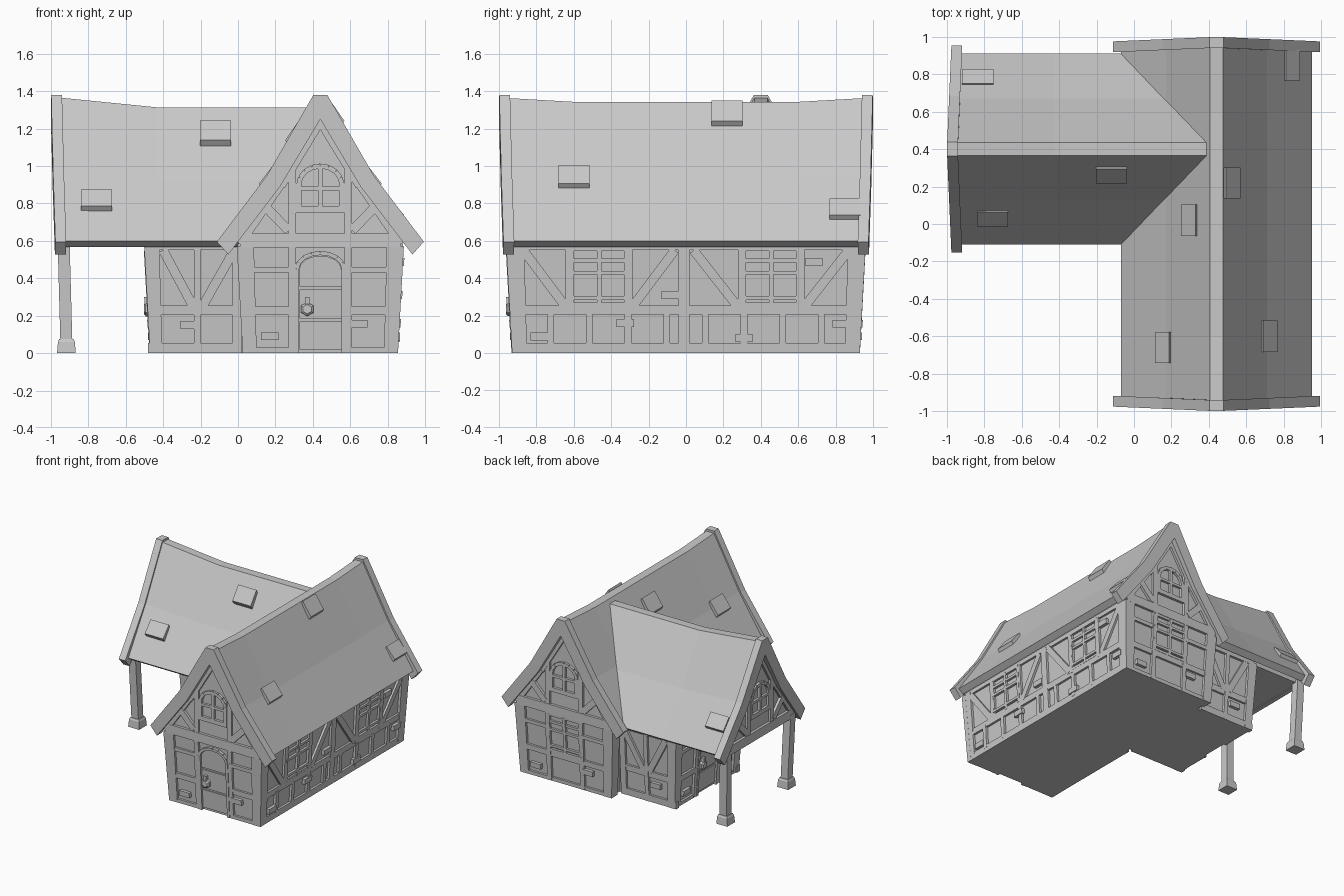
import bpy, bmesh, math
from mathutils import Vector

cube = bpy.data.objects.get("Cube")
if cube:
    bpy.data.objects.remove(cube)

grey = bpy.data.materials.new("plain_grey")
grey.use_nodes = True
COLOUR = (0.58, 0.58, 0.58, 1)
grey.diffuse_color = COLOUR
grey.node_tree.nodes["Principled BSDF"].inputs["Base Color"].default_value = COLOUR

# Wall frames: u runs across the wall, z up, a outward
FRONT = lambda u, z, a: Vector((0.44 + u, -a, z))
BACK = lambda u, z, a: Vector((0.44 - u, a, z))
RIGHT = lambda u, z, a: Vector((0.44 + a, u, z))
LEFT = lambda u, z, a: Vector((0.44 - a, -u, z))
WING = lambda u, z, a: Vector((-a, 0.4 - u, z))
WING_FRONT = lambda u, z, a: Vector((u, 0.4 - a, z))
WING_BACK = lambda u, z, a: Vector((-u, 0.4 + a, z))

EAVE = 0.57


def lean(z):
    return 0.055 * min(z, EAVE)


def make(name, lofts):
    """Build one object from lofts, each a list of matching rings."""
    bm = bmesh.new()
    for rings in lofts:
        loops = [[bm.verts.new(p) for p in ring] for ring in rings]
        for a, b in zip(loops, loops[1:]):
            for i in range(len(a)):
                j = (i + 1) % len(a)
                bm.faces.new((a[i], a[j], b[j], b[i]))
        bm.faces.new(loops[0])
        bm.faces.new(loops[-1])
    bmesh.ops.recalc_face_normals(bm, faces=bm.faces)
    mesh = bpy.data.meshes.new(name)
    bm.to_mesh(mesh)
    bm.free()
    mesh.materials.append(grey)
    obj = bpy.data.objects.new(name, mesh)
    bpy.context.collection.objects.link(obj)
    return obj


def plate(f, base, poly, d=0.0):
    """Flat piece on a leaning wall, its face d beyond the timber surface."""
    return [[f(u, z, base + lean(z) + k) for u, z in poly] for k in (-0.04, d)]


def rect(u0, u1, z0, z1):
    return [(u0, z0), (u1, z0), (u1, z1), (u0, z1)]


def bar(p, q, w):
    p, q = Vector(p), Vector(q)
    s = (q - p).normalized().orthogonal() * w / 2
    return [p + s, q + s, q - s, p - s]


def arch(r, spring, rise, n=8):
    return [(r * math.cos(math.pi * i / n), spring + rise * math.sin(math.pi * i / n))
            for i in range(n + 1)]


def mirror(poly):
    return [(-u, z) for u, z in poly]


def both(polys):
    return polys + [mirror(p) for p in polys]


# ---- wall cores ----
def lower_core(name, f, hw, back, front, both_ends):
    ring = lambda z: [f(s * (hw + lean(z)), z, a) for s, a in (
        (-1, front + lean(z)), (1, front + lean(z)),
        (1, back - lean(z) * both_ends), (-1, back - lean(z) * both_ends))]
    make(name, [[ring(0), ring(EAVE)]])


lower_core("main_walls", FRONT, 0.395, -0.91, 0.91, 1)
lower_core("wing_walls", WING, 0.395, -0.2, 0.45, 0)
GABLE = [(-0.42, EAVE), (-0.43, 0.62), (-0.22, 0.93), (0, 1.29),
         (0.22, 0.93), (0.43, 0.62), (0.42, EAVE)]
for name, f, back in (("main_attic", FRONT, -0.94), ("wing_attic", WING, -0.2)):
    make(name, [[[f(u, z, a) for u, z in GABLE] for a in (back, 0.94)]])


# ---- roofs ----
def roof_ring(f, a, top):
    mid = 0.95 - (1.36 - top) * 0.5
    half = [(0.51, 0.6), (0.27, mid), (0.035, top)]
    under = [(0.465, 0.568), (0.225, mid - 0.035), (0, top - 0.07)]
    prof = mirror(half) + half[::-1] + under + mirror(under[:2])[::-1]
    return [f(u, z, a) for u, z in prof]


make("main_roof", [[roof_ring(FRONT, a, t) for a, t in (
    (-0.95, 1.363), (-0.6, 1.343), (0.6, 1.343), (0.95, 1.363))]])
make("wing_roof", [[roof_ring(WING, a, t) for a, t in (
    (-0.4, 1.313), (0.43, 1.313), (0.95, 1.365))]])

# Barge boards bow outward towards the apex
outer = [(0.553, 0.595), (0.285, 0.95), (0.037, 1.38)]
inner = [(0.492, 0.527), (0.215, 0.89), (0, 1.25)]
BARGE = mirror(outer) + outer[::-1] + inner + mirror(inner[:2])[::-1]
for name, f in (("front_barge", FRONT), ("back_barge", BACK), ("wing_barge", WING)):
    make(name, [[[f(u, z, a + 0.024 * (1 - abs(u) / 0.55)) for u, z in BARGE]
                 for a in (0.918, 0.976)]])


# Loose shingles
def shingle(f, u, a, top):
    s = 1 if u > 0 else -1

    def height(h):
        if h < 0.27:
            return top + (h - 0.035) / 0.235 * (0.935 - top)
        return 0.935 - (h - 0.27) * 1.4
    h0, h1 = abs(u) - 0.033, abs(u) + 0.033
    z0, z1 = height(h0), height(h1)
    poly = [(h0, z0 - 0.02), (h1, z1 - 0.02), (h1 + 0.025, z1 + 0.017), (h0 + 0.015, z0 + 0.012)]
    return [[f(s * h, z, k) for h, z in poly] for k in (a - 0.083, a + 0.083)]


make("main_shingles", [shingle(FRONT, u, a, 1.343) for u, a in (
    (0.07, -0.22), (0.27, 0.6), (0.39, -0.85), (-0.13, -0.02), (-0.27, 0.66))])
make("wing_shingles", [shingle(WING, u, a, 1.325) for u, a in (
    (0.125, 0.12), (0.355, 0.755), (-0.37, 0.835))])


# ---- wall details ----
def corner_posts(hw):
    return both([[(hw - 0.075, 0), (hw, 0), (hw + lean(EAVE), EAVE), (hw - 0.06, EAVE)]])


def upper_gable():
    polys = [rect(-0.43, 0.43, 0.565, 0.64), rect(-0.13, 0.13, 0.75, 0.785),
             rect(-0.012, 0.012, 0.78, 0.99), rect(-0.115, 0.115, 0.87, 0.89)]
    polys += both([rect(0.13, 0.17, 0.635, 0.99), bar((0.17, 0.655), (0.31, 0.8), 0.05),
                   rect(0.1, 0.13, 0.78, 0.91),
                   bar((0.44, 0.59), (0.22, 0.91), 0.07), bar((0.22, 0.9), (0.0, 1.26), 0.07)])
    ring = arch(0.115, 0.9, 0.1)
    return polys + [bar(p, q, 0.026) for p, q in zip(ring, ring[1:])]


def lower_gable():
    return corner_posts(0.415) + both([
        rect(0.13, 0.17, 0, EAVE), rect(0.15, 0.4, 0, 0.03), rect(0.15, 0.4, 0.205, 0.25),
        rect(0.15, 0.4, 0.43, 0.46)])


def small_window(c):
    polys = [rect(c - 0.155, c + 0.155, z, z + 0.02) for z in (0.25, 0.285, 0.42, 0.485, 0.545)]
    return polys + [rect(c + k - 0.012, c + k + 0.012, 0.25, 0.56) for k in (-0.145, 0, 0.145)]


def brace_bay(u0, u1, rising):
    z0, z1 = (0.25, 0.55) if rising else (0.55, 0.25)
    return [bar((u0 + 0.02, z0), (u1 - 0.02, z1), 0.05)]


def rails(u0, u1, studs):
    polys = [rect(u0, u1, 0, 0.055), rect(u0, u1, 0.205, 0.255), rect(u0, u1, 0.55, 0.585)]
    return polys + [rect(u0 + (u1 - u0) * i / studs - 0.018, u0 + (u1 - u0) * i / studs + 0.018,
                         0.03, 0.22) for i in range(1, studs)]


def window_bay(u0, u1):
    c = (u0 + u1) / 2
    polys = brace_bay(u0, c - 0.16, False) + small_window(c) + brace_bay(c + 0.16, u1, True)
    return polys + [rect(k - 0.018, k + 0.018, 0.23, 0.56) for k in (c - 0.16, c + 0.16)]


def timbers(name, f, base, polys):
    # Tiny depth steps keep crossing timbers from sharing a plane
    make(name, [plate(f, base, p, -0.0008 * (i % 5)) for i, p in enumerate(polys)])


for name, f, low in (("front", FRONT, 0.93), ("back", BACK, 0.93), ("wing", WING, 0.47)):
    timbers(name + "_gable_timbers", f, 0.93, upper_gable())
    timbers(name + "_lower_timbers", f, low, lower_gable())

timbers("back_window", BACK, 0.93, small_window(0) + [
    rect(-0.14, 0.14, 0.205, 0.25), rect(-0.14, 0.14, 0, 0.03)])
timbers("right_timbers", RIGHT, 0.415, corner_posts(0.925) + rails(-0.93, 0.93, 9)
        + window_bay(-0.89, -0.04) + window_bay(0.02, 0.89) + [rect(-0.04, 0.02, 0, 0.57)])
timbers("left_timbers", LEFT, 0.415, [corner_posts(0.925)[0], corner_posts(0.925)[1]]
        + rails(0.03, 0.93, 4) + window_bay(0.07, 0.89) + [rect(0.03, 0.08, 0, 0.57)])
for name, f, s in (("wing_front_timbers", WING_FRONT, 1), ("wing_back_timbers", WING_BACK, -1)):
    polys = [[(-0.47, 0), (-0.405, 0), (-0.42, EAVE), (-0.5, EAVE)],
             rect(-0.235, -0.2, 0, 0.57), rect(-0.03, 0.02, 0, 0.57)]
    polys += rails(-0.48, 0.02, 1) + brace_bay(-0.42, -0.22, False) + brace_bay(-0.21, 0, True)
    timbers(name, f, 0.415, [p if s > 0 else mirror(p) for p in polys])


# ---- doors with round-topped frames and handles ----
def door(name, f, base):
    ring = [(0.125, 0)] + arch(0.125, 0.45, 0.085) + [(-0.125, 0)]
    frame = [plate(f, base, bar(p, q, 0.022), 0.003) for p, q in zip(ring, ring[1:])]
    make(name + "_frame", frame)
    boards = [rect(-0.112, 0.112, z0, z1) for z0, z1 in ((0.02, 0.17), (0.185, 0.34))]
    boards.append([(-0.112, 0.355), (0.112, 0.355)] + arch(0.112, 0.45, 0.07))
    make(name + "_boards", [plate(f, base, p, -0.01) for p in boards])

    def hexagon(r, a):
        return [f(-0.07 + r * math.sin(i * math.pi / 3), 0.235 + r * math.cos(i * math.pi / 3),
                  base + 0.013 + a) for i in range(6)]
    make(name + "_handle", [
        [hexagon(0.038, -0.03), hexagon(0.038, 0.01), hexagon(0.025, 0.02)],
        plate(f, base, rect(-0.082, -0.058, 0.24, 0.3), 0.015)])


door("front_door", FRONT, 0.93)
door("wing_door", WING, 0.47)


# ---- scattered bricks ----
def bricks(name, f, base, spots):
    make(name, [plate(f, base, rect(u - 0.046, u + 0.046, z - 0.021, z + 0.021), 0.006)
                for u, z in spots])


bricks("front_bricks", FRONT, 0.93, [(-0.27, 0.09), (0.205, 0.157)])
bricks("back_bricks", BACK, 0.93, [(-0.27, 0.09), (0.205, 0.157)])
bricks("right_bricks", RIGHT, 0.415, [(-0.785, 0.088), (-0.325, 0.16), (0.31, 0.08),
                                      (0.83, 0.157), (-0.085, 0.31), (0.685, 0.487)])
bricks("wing_front_bricks", WING_FRONT, 0.415, [(-0.26, 0.15)])
bricks("wing_back_bricks", WING_BACK, 0.415, [(0.3, 0.15)])
bricks("wing_bricks", WING, 0.47, [(-0.27, 0.09), (0.205, 0.157)])


# ---- porch posts on stone feet ----
def square(x, y, z, r):
    return [Vector((x + i * r, y + j * r, z)) for i, j in ((-1, -1), (1, -1), (1, 1), (-1, 1))]


for name, s in (("front", -1), ("back", 1)):
    y0, y1 = 0.4 + s * 0.395, 0.4 + s * 0.415
    make(name + "_porch_post", [[square(-0.917, y0, 0.05, 0.032), square(-0.932, y1, 0.6, 0.032)]])
    make(name + "_porch_foot", [[square(-0.917, y0, 0, 0.05), square(-0.917, y0, 0.06, 0.045),
                                 square(-0.917, y0, 0.075, 0.038)]])
